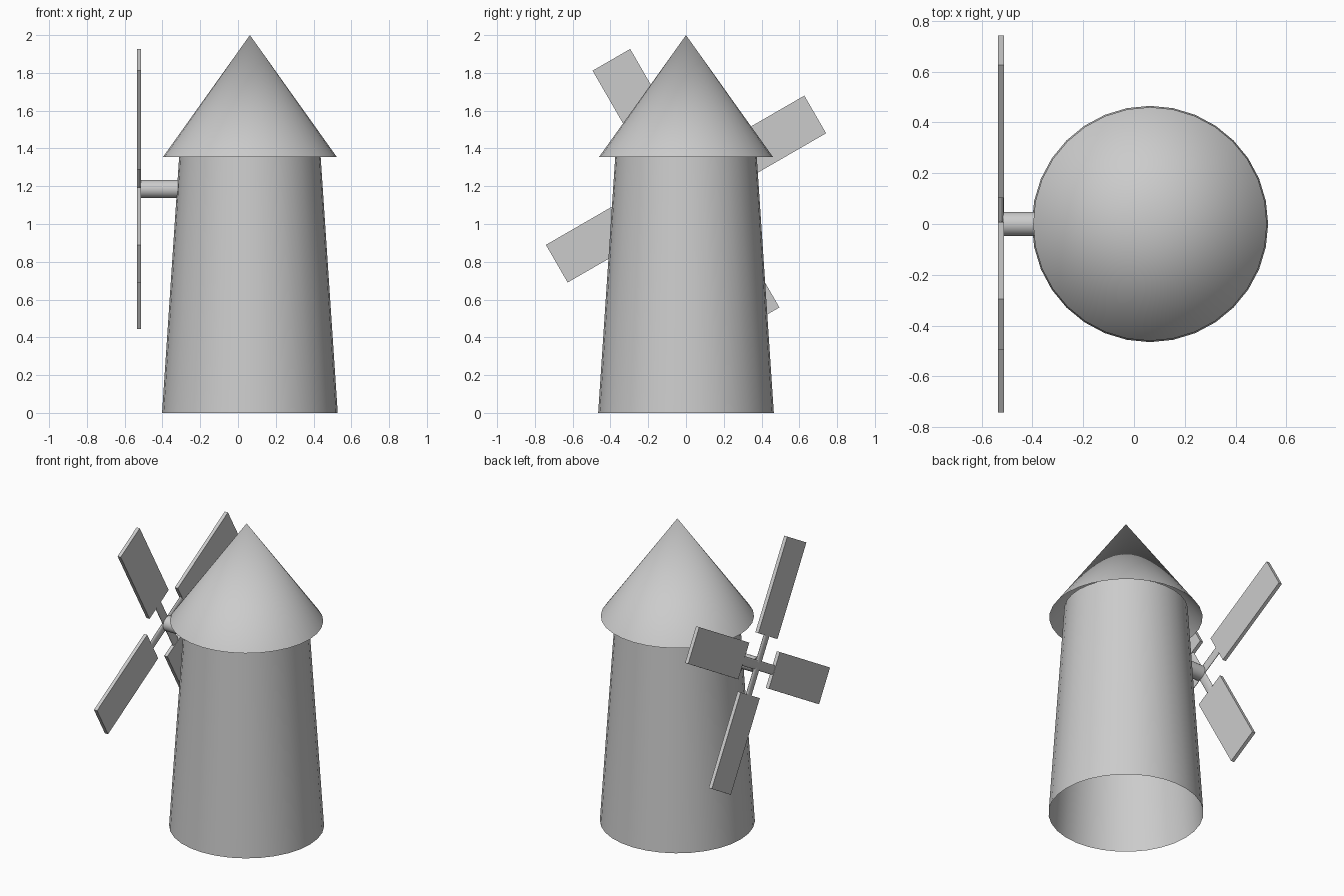
import bpy
from math import radians, pi, cos, sin

cube = bpy.data.objects.get("Cube")
if cube:
    bpy.data.objects.remove(cube, do_unlink=True)

grey = bpy.data.materials.new("plain_grey")
grey.use_nodes = True
grey.diffuse_color = (0.6, 0.6, 0.6, 1)
grey.node_tree.nodes["Principled BSDF"].inputs["Base Color"].default_value = (0.6, 0.6, 0.6, 1)

TOWER_X = 0.063
HUB_X, HUB_Z = -0.524, 1.185


def finish(name):
    ob = bpy.context.object
    ob.name = name
    ob.data.name = name
    ob.data.materials.append(grey)
    return ob


def open_cone(name, r1, r2, z0, z1):
    """Uncapped, fully smooth shell standing on the tower axis."""
    bpy.ops.mesh.primitive_cone_add(vertices=32, radius1=r1, radius2=r2, depth=z1 - z0,
                                    end_fill_type='NOTHING',
                                    location=(TOWER_X, 0, (z0 + z1) / 2))
    bpy.ops.object.shade_smooth()
    return finish(name)


# Tapered tower shell and overhanging conical roof
open_cone("tower", 0.465, 0.371, 0, 1.41)
open_cone("roof", 0.46, 0, 1.355, 2.0)

# Shaft from the tower wall to the sails
x0, x1 = -0.515, -0.30
bpy.ops.mesh.primitive_cylinder_add(vertices=32, radius=0.048, depth=x1 - x0,
                                    location=((x0 + x1) / 2, 0, HUB_Z),
                                    rotation=(0, pi / 2, 0))
bpy.ops.object.shade_smooth_by_angle()
finish("shaft")

# Two flattened spokes crossing at the hub
for i in range(2):
    bpy.ops.mesh.primitive_cylinder_add(vertices=16, radius=0.03, depth=0.4,
                                        location=(HUB_X, 0, HUB_Z),
                                        rotation=(radians(30 + 90 * i) - pi / 2, 0, 0))
    bpy.context.object.scale = (0.36, 1, 1)
    bpy.ops.object.shade_smooth_by_angle()
    finish(f"spoke_{i + 1}")

# Four flat sails
INNER, OUTER = 0.185, 0.79
for i in range(4):
    a = radians(30 + 90 * i)
    mid = (INNER + OUTER) / 2
    bpy.ops.mesh.primitive_cube_add(size=1, rotation=(a, 0, 0),
                                    location=(HUB_X, mid * cos(a), HUB_Z + mid * sin(a)))
    bpy.context.object.scale = (0.023, OUTER - INNER, 0.23)
    finish(f"sail_{i + 1}")
